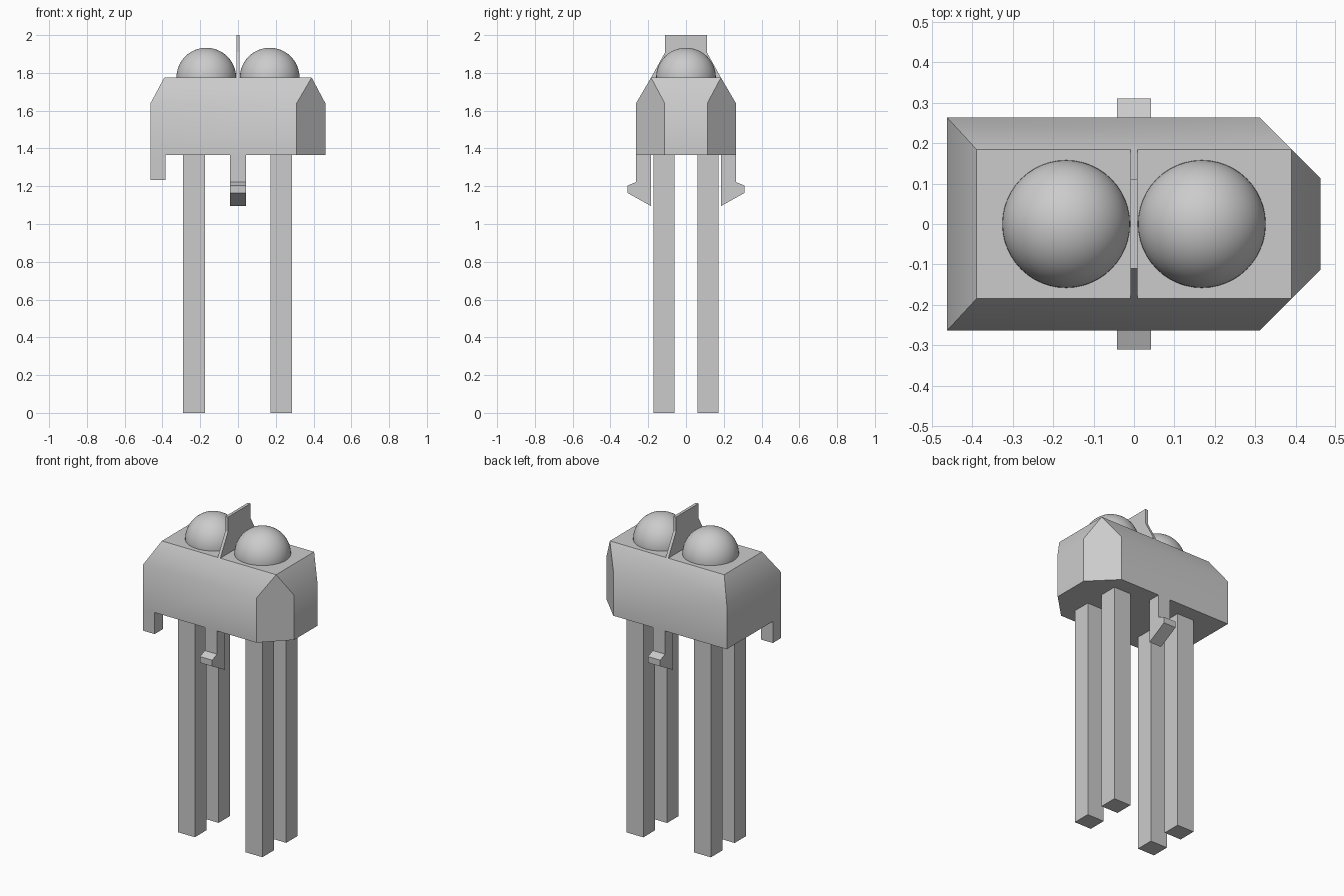
import bpy, bmesh, math
from mathutils import Matrix

cube = bpy.data.objects.get("Cube")
if cube:
    bpy.data.objects.remove(cube, do_unlink=True)

# Single plastic colour
grey = bpy.data.materials.new("plain_grey")
grey.use_nodes = True
grey.diffuse_color = (0.6, 0.6, 0.6, 1)
grey.node_tree.nodes["Principled BSDF"].inputs["Base Color"].default_value = (0.6, 0.6, 0.6, 1)


def finish(name, bm, smooth_angle=None):
    bmesh.ops.recalc_face_normals(bm, faces=bm.faces)
    mesh = bpy.data.meshes.new(name)
    bm.to_mesh(mesh)
    bm.free()
    mesh.materials.append(grey)
    obj = bpy.data.objects.new(name, mesh)
    bpy.context.collection.objects.link(obj)
    if smooth_angle:
        bpy.ops.object.select_all(action='DESELECT')
        obj.select_set(True)
        bpy.context.view_layer.objects.active = obj
        bpy.ops.object.shade_smooth_by_angle(angle=math.radians(smooth_angle))
    return obj


def box(name, x, y, z):
    bm = bmesh.new()
    size = [b - a for a, b in (x, y, z)]
    centre = [(a + b) / 2 for a, b in (x, y, z)]
    bmesh.ops.create_cube(bm, size=1, matrix=Matrix.Translation(centre) @ Matrix.Diagonal((*size, 1)))
    return finish(name, bm)


def side_plate(name, profile, half_width):
    """Extrude a (y, z) profile along x."""
    bm = bmesh.new()
    face = bm.faces.new([bm.verts.new((-half_width, y, z)) for y, z in profile])
    new = bmesh.ops.extrude_face_region(bm, geom=[face])["geom"]
    verts = [v for v in new if isinstance(v, bmesh.types.BMVert)]
    bmesh.ops.translate(bm, verts=verts, vec=(2 * half_width, 0, 0))
    return finish(name, bm)


BOTTOM, SHOULDER, TOP = 1.365, 1.64, 1.775

# Housing: box with two cut corners and a sloped shoulder all round
bm = bmesh.new()
for s in (-1, 1):
    for x, y in ((-0.463, 0.264), (0.311, 0.264), (0.462, 0.113)):
        for z in (BOTTOM, SHOULDER):
            bm.verts.new((x, s * y, z))
    for x in (-0.39, 0.39):
        bm.verts.new((x, s * 0.185, TOP))
bmesh.ops.convex_hull(bm, input=bm.verts)
bmesh.ops.dissolve_limit(bm, angle_limit=math.radians(2), verts=bm.verts, edges=bm.edges)
finish("housing", bm, 32)

# Domes: upper half of a sphere, sitting on the housing
for side, s in (("left", 1), ("right", -1)):
    bm = bmesh.new()
    bmesh.ops.create_uvsphere(bm, u_segments=48, v_segments=32, radius=0.158)
    bmesh.ops.bisect_plane(bm, geom=bm.verts[:] + bm.edges[:] + bm.faces[:],
                           plane_co=(0, 0, -0.003), plane_no=(0, 0, 1), clear_inner=True)
    bmesh.ops.translate(bm, verts=bm.verts, vec=(s * 0.168, 0, TOP))
    finish(f"{side}_dome", bm, 40)

# Thin divider between the domes
side_plate("divider", [(-0.185, TOP - 0.02), (-0.185, TOP), (-0.11, 1.91), (-0.11, 2),
                       (0.11, 2), (0.11, 1.91), (0.185, TOP), (0.185, TOP - 0.02)], 0.009)

# Four legs
for side, x in (("left", 0.229), ("right", -0.232)):
    for end, y in (("front", -0.116), ("back", 0.116)):
        box(f"{end}_{side}_leg", (x - 0.058, x + 0.058), (y - 0.056, y + 0.056), (0, BOTTOM))

# Barbed clips on the front and back
barb = [(0.185, BOTTOM), (0.264, BOTTOM), (0.264, 1.222), (0.311, 1.203),
        (0.311, 1.165), (0.185, 1.095)]
for end, s in (("front", -1), ("back", 1)):
    side_plate(f"{end}_clip", [(s * y, z) for y, z in barb], 0.042)

# Locating tab under one corner
box("corner_tab", (-0.463, -0.384), (-0.264, -0.185), (1.232, BOTTOM))
